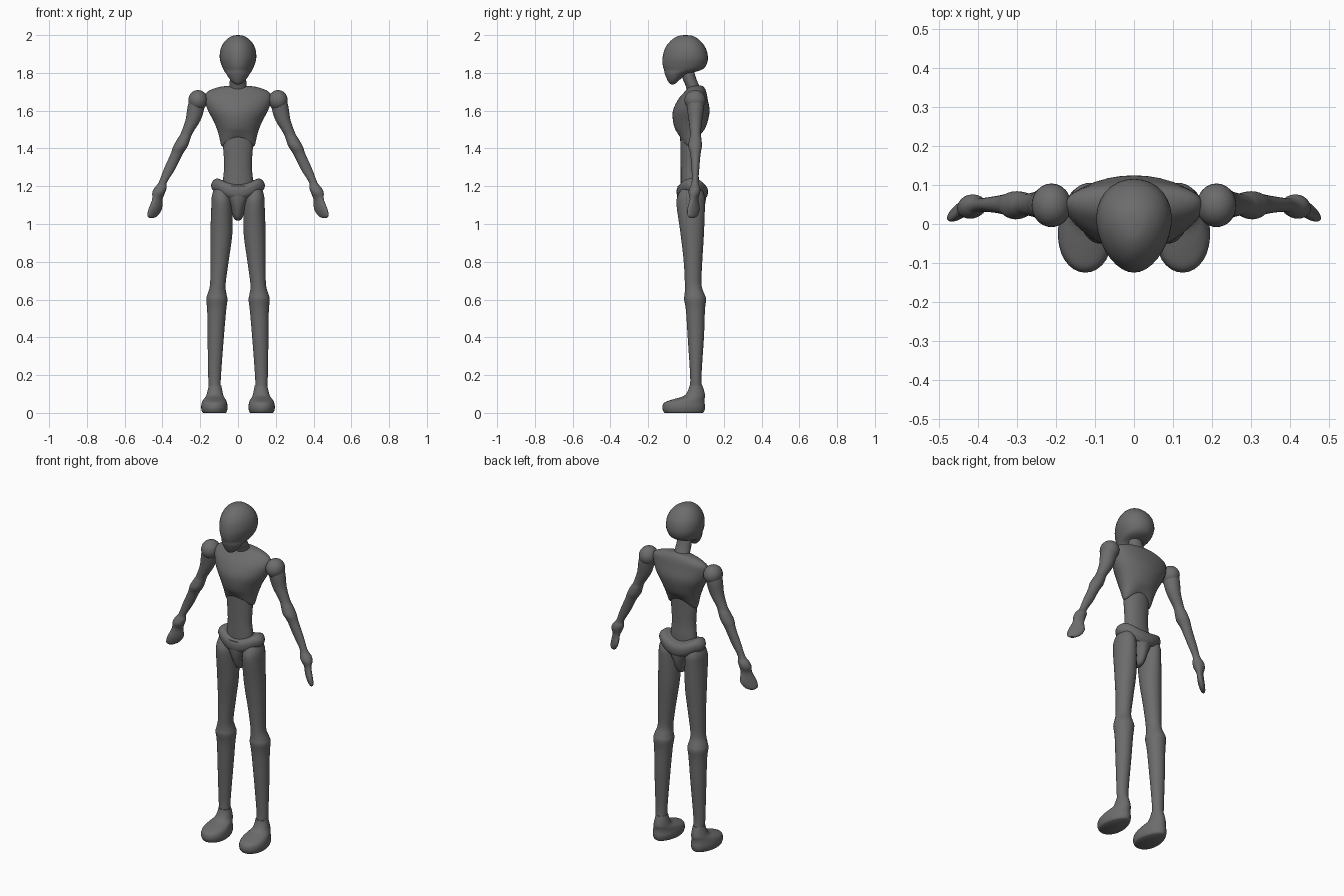
import bpy, bmesh, math

grey = bpy.data.materials.new("dark grey")
grey.diffuse_color = (0.15, 0.15, 0.15, 1)


def smooth_rings(rings, steps=4):
    """Catmull-Rom interpolation between key cross-sections."""
    r = [tuple(k) + (0,) * (6 - len(k)) for k in rings]
    out = []
    for i in range(len(r) - 1):
        a, b, c, d = r[max(i - 1, 0)], r[i], r[i + 1], r[min(i + 2, len(r) - 1)]
        for s in range(steps):
            t = s / steps
            out.append([0.5 * (2 * q + (w - p) * t + (2 * p - 5 * q + 4 * w - v) * t * t
                               + (3 * q - p - 3 * w + v) * t ** 3)
                        for p, q, w, v in zip(a, b, c, d)])
    return out + [r[-1]]


def loft(name, rings, egg=0.0, deform=None, mirror=False, sides=32):
    """Skin of ellipses (z, x, y, rx, ry, turn); egg narrows the front."""
    bm = bmesh.new()
    loops = []
    for z, x, y, rx, ry, turn in smooth_rings(rings):
        c, s = math.cos(math.radians(turn)), math.sin(math.radians(turn))
        loop = []
        for i in range(sides):
            a = 2 * math.pi * i / sides
            u, v = rx * math.cos(a) * (1 + egg * math.sin(a)), ry * math.sin(a)
            p = (x + u * c - v * s, y + u * s + v * c, z)
            loop.append(bm.verts.new(deform(*p) if deform else p))
        loops.append(loop)
    for la, lb in zip(loops, loops[1:]):
        for i in range(sides):
            j = (i + 1) % sides
            bm.faces.new((la[i], la[j], lb[j], lb[i]))
    caps = [bm.faces.new(loops[0]), bm.faces.new(loops[-1])]
    bmesh.ops.poke(bm, faces=caps)
    bmesh.ops.recalc_face_normals(bm, faces=bm.faces)
    me = bpy.data.meshes.new(name)
    bm.to_mesh(me)
    bm.free()
    ob = bpy.data.objects.new(name, me)
    bpy.context.collection.objects.link(ob)
    finish(ob, mirror)


def finish(ob, mirror):
    ob.data.materials.append(grey)
    bpy.ops.object.select_all(action='DESELECT')
    ob.select_set(True)
    bpy.context.view_layer.objects.active = ob
    bpy.ops.object.shade_smooth_by_angle(angle=math.radians(50))
    if mirror:
        ob.modifiers.new("mirror", 'MIRROR').use_mirror_merge = False


# Head: egg with a forward chin
loft("head", [
    (2.0, 0, -.003, .004, .005), (1.994, 0, -.002, .034, .042),
    (1.97, 0, -.003, .067, .078), (1.93, 0, -.003, .09, .108),
    (1.88, 0, -.004, .096, .12), (1.84, 0, -.008, .086, .115),
    (1.815, 0, -.018, .075, .098), (1.795, 0, -.05, .062, .062),
    (1.765, 0, -.066, .042, .034), (1.745, 0, -.071, .022, .017),
    (1.738, 0, -.071, .004, .004)], egg=.15)

# Neck
loft("neck", [
    (1.82, 0, .005, .04, .034), (1.77, 0, .018, .043, .036),
    (1.73, 0, .035, .045, .036), (1.69, 0, .05, .048, .038)])


# Rib cage with an arched lower edge
def rib_arch(x, y, z):
    w = min(1, max(0, (1.5 - z) / .1))
    return x, y, z + .055 * w * max(0, 1 - (x / .09) ** 2)


loft("chest", [
    (1.733, 0, .06, .03, .02), (1.725, 0, .055, .1, .04),
    (1.70, 0, .05, .162, .057), (1.66, 0, .037, .176, .078),
    (1.60, 0, .028, .158, .097), (1.54, 0, .023, .126, .091),
    (1.48, 0, .02, .104, .071), (1.42, 0, .018, .09, .052),
    (1.402, 0, .018, .082, .044)], egg=.12, deform=rib_arch)

# Waist
loft("abdomen", [
    (1.50, 0, .018, .085, .05), (1.42, 0, .018, .08, .048),
    (1.31, 0, .018, .073, .046), (1.24, 0, .02, .079, .048),
    (1.19, 0, .02, .08, .048)])


# Hip belt, dipping at the middle
def hip_saddle(x, y, z):
    return x, y, z - .035 * max(0, 1 - (x / .11) ** 2)


loft("hips", [
    (1.247, 0, .033, .085, .045), (1.241, 0, .033, .115, .067),
    (1.225, 0, .033, .135, .08), (1.205, 0, .033, .142, .083),
    (1.182, 0, .033, .136, .079), (1.165, 0, .033, .115, .065)],
    deform=hip_saddle)

loft("crotch", [
    (1.20, 0, .03, .115, .075), (1.15, 0, .03, .076, .077),
    (1.10, 0, .03, .045, .07), (1.05, 0, .03, .03, .052),
    (1.025, 0, .03, .018, .034), (1.018, 0, .03, .004, .01)])

# Legs with knee joints
loft("legs", [
    (1.19, .09, .03, .035, .05), (1.15, .088, .027, .05, .07),
    (1.10, .086, .025, .055, .075), (.95, .088, .033, .058, .062),
    (.80, .098, .037, .048, .049), (.68, .107, .038, .041, .044),
    (.63, .111, .045, .05, .052), (.60, .112, .048, .056, .058),
    (.54, .113, .05, .05, .05), (.40, .118, .052, .043, .043),
    (.20, .124, .052, .034, .03), (.13, .123, .053, .031, .032),
    (.07, .123, .053, .03, .03)], mirror=True)

# Feet, wider at the toes
loft("feet", [
    (.145, .122, .053, .033, .034), (.12, .122, .053, .038, .042),
    (.09, .123, .045, .046, .056), (.072, .124, .015, .058, .083),
    (.055, .125, -.008, .066, .106), (.03, .125, -.012, .07, .113),
    (.008, .125, -.012, .066, .108), (0, .125, -.012, .06, .1)],
    egg=-.12, mirror=True)

# Shoulder balls
bpy.ops.mesh.primitive_uv_sphere_add(segments=32, ring_count=16, radius=1,
                                     location=(0, 0, 0))
ball = bpy.context.object
ball.name = "shoulders"
for v in ball.data.vertices:
    v.co = (.212 + .051 * v.co.x, .048 + .056 * v.co.y, 1.655 + .054 * v.co.z)
finish(ball, True)

# Arms with elbow and wrist joints, ending in flat angled hands
loft("arms", [
    (1.68, .212, .048, .04, .045), (1.62, .222, .05, .045, .045),
    (1.55, .238, .05, .04, .036), (1.48, .272, .05, .031, .028),
    (1.45, .287, .05, .034, .032), (1.41, .305, .048, .038, .036),
    (1.37, .325, .05, .032, .027), (1.29, .363, .05, .03, .02),
    (1.22, .398, .048, .022, .018), (1.19, .411, .047, .033, .028),
    (1.165, .42, .044, .034, .03, -15), (1.13, .427, .043, .031, .018, -35),
    (1.08, .438, .04, .045, .018, -42), (1.045, .452, .035, .036, .014, -42),
    (1.032, .458, .032, .015, .007, -42)], mirror=True)
